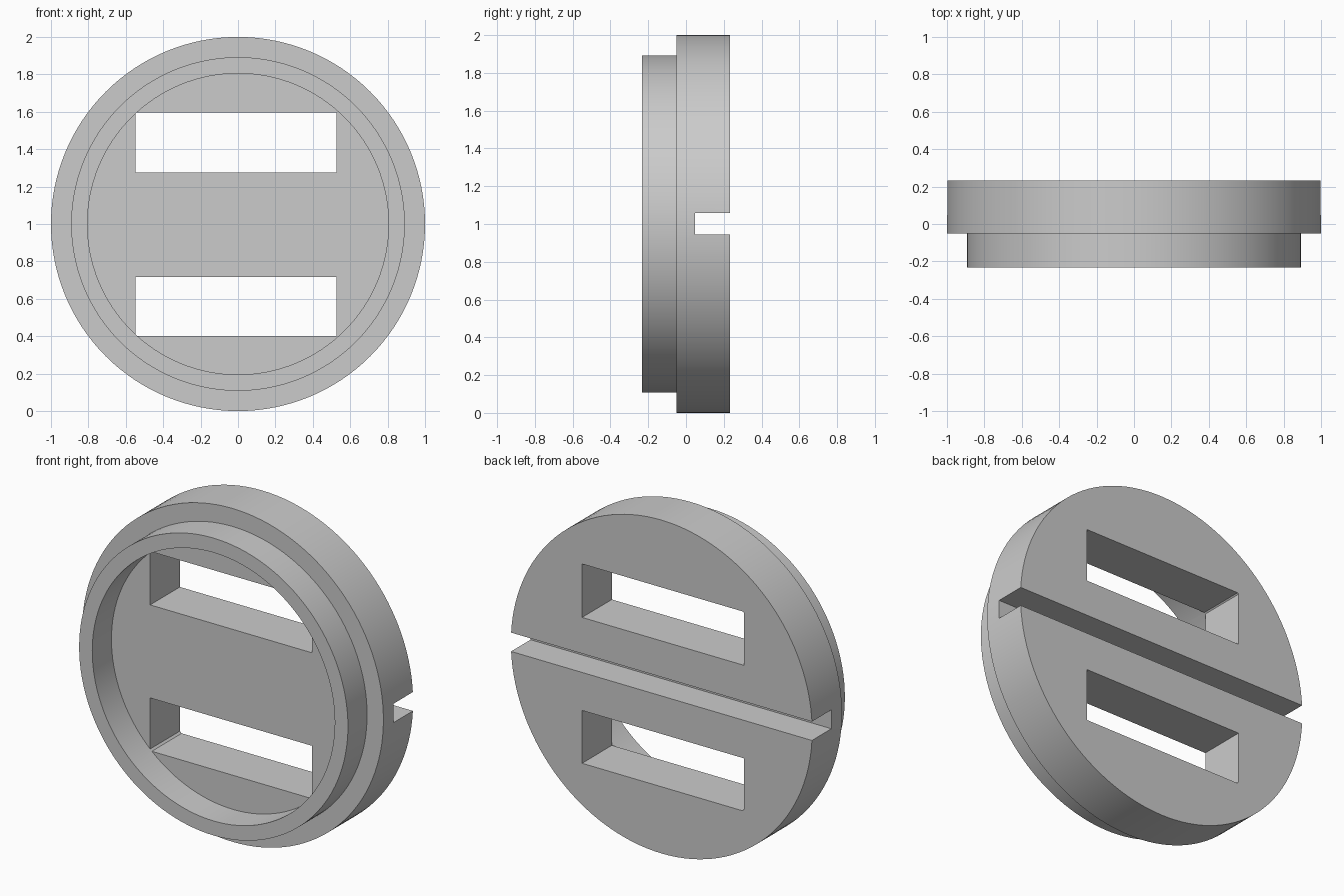
import bpy
import math
from mathutils import Matrix, Vector

cube = bpy.data.objects.get("Cube")
if cube:
    bpy.data.objects.remove(cube)

BACK, STEP, FRONT = 0.232, -0.05, -0.232
CENTRE_Z = 1.0
INNER_RADIUS = 0.805

grey = bpy.data.materials.new("plain grey")
grey.use_nodes = True
colour = (0.6, 0.6, 0.6, 1)
grey.diffuse_color = colour
grey.node_tree.nodes["Principled BSDF"].inputs["Base Color"].default_value = colour


def disc(name, radius, y0, y1):
    """Cylinder lying along the y axis between y0 and y1."""
    bpy.ops.mesh.primitive_cylinder_add(vertices=128, radius=radius, depth=y1 - y0)
    ob = bpy.context.object
    ob.name = name
    turn = Matrix.Rotation(math.pi / 2, 4, "X")
    ob.data.transform(Matrix.Translation((0, (y0 + y1) / 2, CENTRE_Z)) @ turn)
    return ob


def box(name, low, high):
    """Box between two opposite corners."""
    bpy.ops.mesh.primitive_cube_add(size=1)
    ob = bpy.context.object
    ob.name = name
    low, high = Vector(low), Vector(high)
    size = Matrix.Diagonal((*(high - low), 1))
    ob.data.transform(Matrix.Translation((low + high) / 2) @ size)
    return ob


def combine(target, other, operation):
    """Apply a boolean and discard the helper object."""
    mod = target.modifiers.new(operation.title(), "BOOLEAN")
    mod.operation = operation
    mod.object = other
    mod.solver = "EXACT"
    bpy.context.view_layer.objects.active = target
    bpy.ops.object.modifier_apply(modifier=mod.name)
    bpy.data.objects.remove(other)


# Wide disc with a narrower raised rim on the front
body = disc("slotted_disc", 1.0, STEP, BACK)
combine(body, disc("rim", 0.892, FRONT, STEP + 0.1), "UNION")
combine(body, disc("recess", INNER_RADIUS, FRONT - 0.1, STEP), "DIFFERENCE")

# Two through slots, kept inside the recess circle
for z0, z1 in ((0.4, 0.717), (1.275, 1.596)):
    slot = box("slot", (-0.548, -0.15, z0), (0.527, 0.4, z1))
    combine(slot, disc("slot_limit", INNER_RADIUS, -0.5, 0.5), "INTERSECT")
    combine(body, slot, "DIFFERENCE")

# Groove straight across the back
combine(body, box("groove", (-1.2, 0.048, 0.945), (1.2, 0.4, 1.058)), "DIFFERENCE")

# Single colour and smooth round walls
body.data.materials.clear()
body.data.materials.append(grey)
bpy.ops.object.select_all(action="DESELECT")
body.select_set(True)
bpy.context.view_layer.objects.active = body
bpy.ops.object.shade_smooth_by_angle(angle=math.radians(30))
